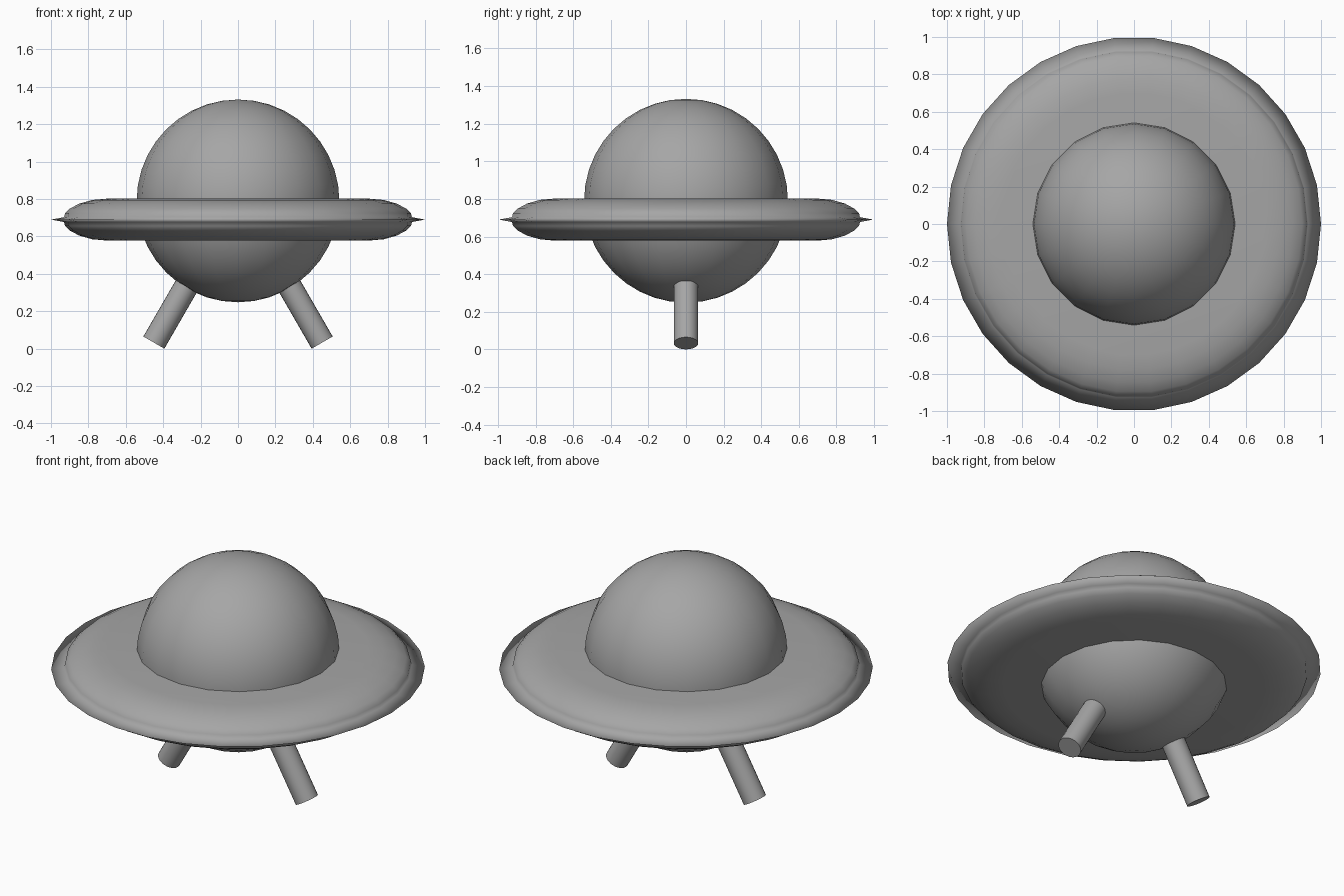
import bpy
import bmesh
import math
from mathutils import Matrix, Vector

if "Cube" in bpy.data.objects:
    bpy.data.objects.remove(bpy.data.objects["Cube"], do_unlink=True)

GREY = (0.38, 0.38, 0.38, 1.0)
grey = bpy.data.materials.new("plain grey")
grey.use_nodes = True
grey.diffuse_color = GREY
grey.node_tree.nodes["Principled BSDF"].inputs["Base Color"].default_value = GREY


def add_part(name, bm, angle):
    """Turn a bmesh into a smooth-shaded grey object."""
    bmesh.ops.recalc_face_normals(bm, faces=bm.faces)
    mesh = bpy.data.meshes.new(name)
    bm.to_mesh(mesh)
    bm.free()
    mesh.materials.append(grey)
    obj = bpy.data.objects.new(name, mesh)
    bpy.context.collection.objects.link(obj)
    bpy.ops.object.select_all(action="DESELECT")
    obj.select_set(True)
    bpy.context.view_layer.objects.active = obj
    bpy.ops.object.shade_smooth_by_angle(angle=math.radians(angle))
    return obj


# Spherical cabin
bm = bmesh.new()
bmesh.ops.create_uvsphere(bm, u_segments=20, v_segments=20, radius=0.542,
                          matrix=Matrix.Translation((0, 0, 0.79)))
add_part("cabin_sphere", bm, 60)

# Saucer disc: rounded half profile with a thin pointed rim, mirrored and spun
MID = 0.69
upper = [(0, 0.112), (0.7, 0.112), (0.78, 0.105), (0.85, 0.085),
         (0.9, 0.058), (0.925, 0.034), (0.93, 0.013)]
profile = [(r, MID + h) for r, h in upper]
profile.append((1.0, MID))
profile += [(r, MID - h) for r, h in reversed(upper)]

bm = bmesh.new()
verts = [bm.verts.new((r, 0, z)) for r, z in profile]
edges = [bm.edges.new(pair) for pair in zip(verts, verts[1:])]
bmesh.ops.spin(bm, geom=verts + edges, cent=(0, 0, 0), axis=(0, 0, 1),
               angle=math.tau, steps=30, use_merge=True)
bmesh.ops.remove_doubles(bm, verts=bm.verts, dist=0.0001)
add_part("saucer_disc", bm, 180)

# Two splayed legs running up into the cabin
RADIUS, LENGTH, SPLAY = 0.065, 0.55, math.radians(30)
for name, side in (("left_leg", 1), ("right_leg", -1)):
    axis = Vector((-side * math.sin(SPLAY), 0, math.cos(SPLAY)))
    foot = Vector((side * 0.45, 0, RADIUS * math.sin(SPLAY)))
    place = (Matrix.Translation(foot + axis * LENGTH / 2)
             @ Matrix.Rotation(-side * SPLAY, 4, "Y"))
    bm = bmesh.new()
    bmesh.ops.create_cone(bm, cap_ends=True, segments=24, radius1=RADIUS,
                          radius2=RADIUS, depth=LENGTH, matrix=place)
    add_part(name, bm, 40)
